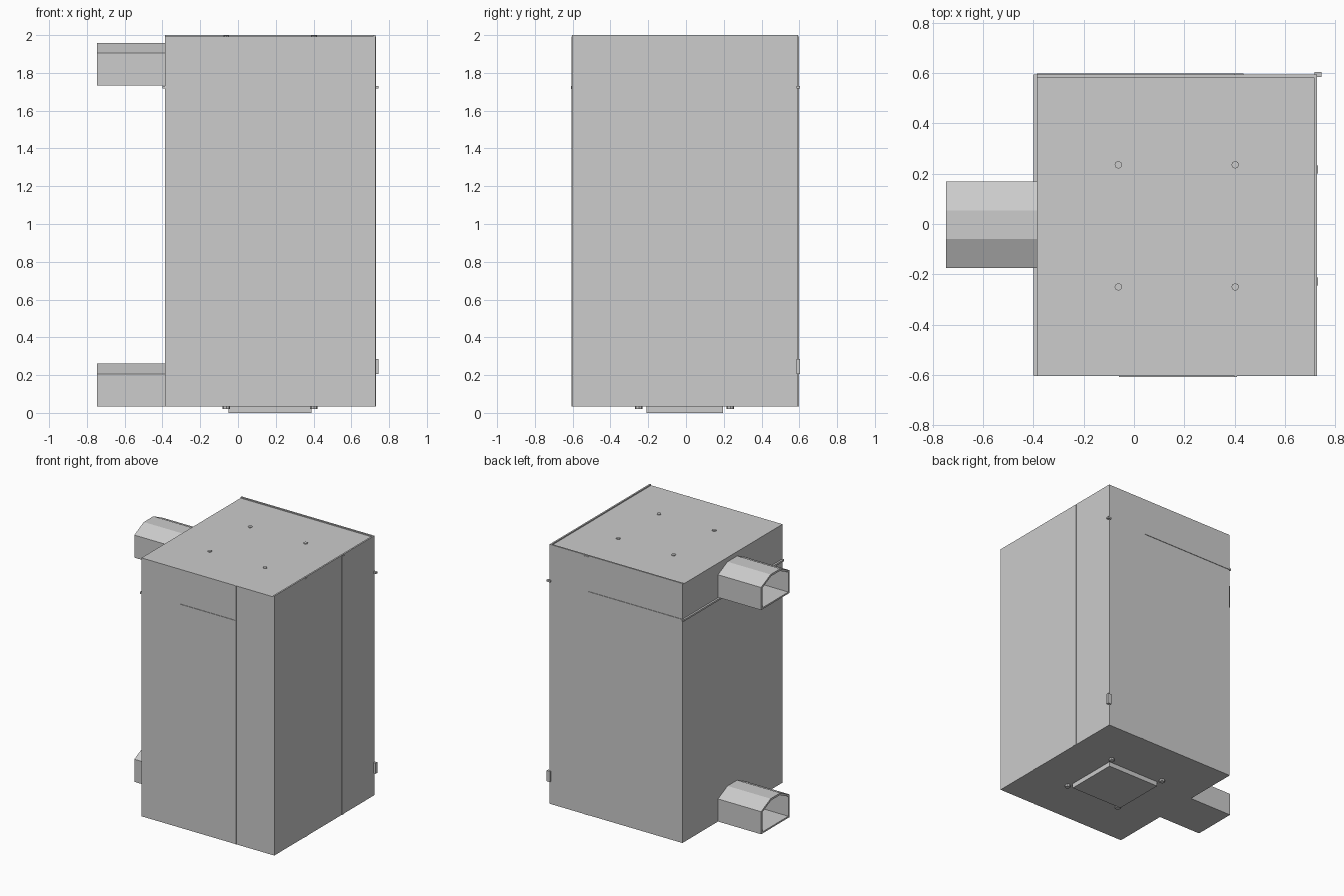
import bpy, bmesh, math

if "Cube" in bpy.data.objects:
    bpy.data.objects.remove(bpy.data.objects["Cube"])

grey = bpy.data.materials.new("light grey metal")
grey.diffuse_color = (0.604, 0.604, 0.604, 1)
grey.use_nodes = True
grey.node_tree.nodes["Principled BSDF"].inputs["Base Color"].default_value = grey.diffuse_color


def finish(name, bm):
    bmesh.ops.recalc_face_normals(bm, faces=bm.faces)
    me = bpy.data.meshes.new(name)
    bm.to_mesh(me)
    bm.free()
    me.materials.append(grey)
    ob = bpy.data.objects.new(name, me)
    bpy.context.collection.objects.link(ob)
    return ob


def box(name, x0, x1, y0, y1, z0, z1):
    bm = bmesh.new()
    bmesh.ops.create_cube(bm, size=1)
    for v in bm.verts:
        v.co = (x0 + (v.co.x + .5) * (x1 - x0),
                y0 + (v.co.y + .5) * (y1 - y0),
                z0 + (v.co.z + .5) * (z1 - z0))
    return finish(name, bm)


def stud(name, x, y, z0, z1, r):
    bm = bmesh.new()
    bmesh.ops.create_cone(bm, cap_ends=True, segments=8, radius1=r, radius2=r, depth=z1 - z0)
    bmesh.ops.translate(bm, verts=bm.verts, vec=(x, y, (z0 + z1) / 2))
    return finish(name, bm)


def duct(name, z):
    # hollow six-sided tube, open at the outer end
    def ring(w, t, top, low, sh):
        return [(-w, low), (w, low), (w, sh), (t, top), (-t, top), (-w, sh)]
    outer = ring(.171, .057, .226, 0, .171)
    inner = ring(.155, .052, .211, .012, .162)
    bm = bmesh.new()
    loops = [[bm.verts.new((x, y - .003, z + h)) for y, h in prof]
             for x, prof in ((-.38, outer), (-.747, outer), (-.747, inner), (-.38, inner))]
    for a, b in zip(loops, loops[1:] + loops[:1]):
        for i in range(6):
            j = (i + 1) % 6
            bm.faces.new((a[i], a[j], b[j], b[i]))
    finish(name, bm)


X0, X1, Y0, Y1, Z0, Z1 = -.386, .727, -.604, .594, .035, 1.992

# main cabinet
box("cabinet", X0, X1, Y0, Y1, Z0, Z1)

# side ducts
duct("lower_duct", Z0)
duct("upper_duct", 1.733)

# raised lips on the back and right top edges
box("back_lip", X0, X1, Y1 - .012, Y1, Z1 - .005, 2.0)
box("right_lip", X1 - .012, X1, Y0, Y1, Z1 - .005, 2.0)

# vertical seams
box("right_seam_front", X1 - .002, X1 + .003, -.245, -.212, Z0, Z1)
box("right_seam_back", X1 - .002, X1 + .003, .2, .233, Z0, Z1)
box("front_seam", .4, .41, Y0 - .003, Y0 + .002, Z0, Z1)
box("back_seam", .4, .435, Y1 - .002, Y1 + .003, Z0, Z1)

# horizontal trim below the upper duct
box("front_trim", -.06, .4, Y0 - .004, Y0 + .002, 1.715, 1.73)
box("back_trim", X0, .4, Y1 - .002, Y1 + .004, 1.715, 1.73)
box("left_trim", X0 - .014, X0 + .002, Y0, Y1, 1.717, 1.73)

# corner hinges
box("upper_hinge", .717, .745, .584, .604, 1.717, 1.73)
box("lower_hinge", .717, .745, .584, .604, .205, .285)

# base plate, feet and top studs
box("base_plate", -.05, .39, -.21, .195, 0, Z0 + .005)
for x in (-.062, .402):
    for y in (-.25, .235):
        stud("foot", x, y, .02, Z0 + .005, .02)
        stud("top_stud", x, y, Z1 - .005, 1.998, .015)
